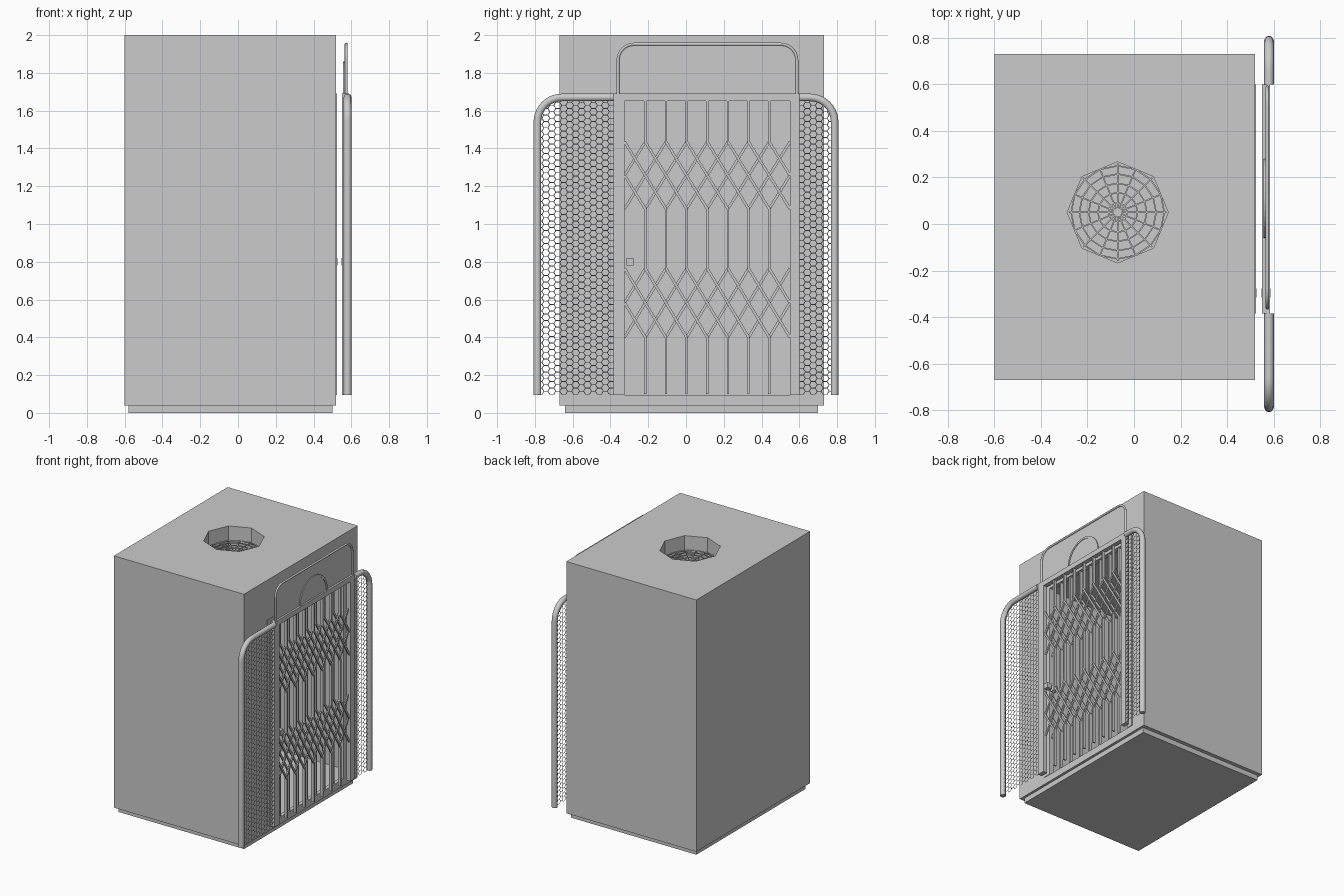
import bpy, bmesh
from math import sin, cos, pi, atan2, hypot
from mathutils import Matrix, Vector

if "Cube" in bpy.data.objects:
    bpy.data.objects.remove(bpy.data.objects["Cube"])


def finish(name, bm):
    me = bpy.data.meshes.new(name)
    bmesh.ops.recalc_face_normals(bm, faces=bm.faces)
    bm.to_mesh(me)
    bm.free()
    ob = bpy.data.objects.new(name, me)
    bpy.context.collection.objects.link(ob)
    return ob


def add_box(bm, x, y, z):
    c = Vector(((x[0] + x[1]) / 2, (y[0] + y[1]) / 2, (z[0] + z[1]) / 2))
    s = (x[1] - x[0], y[1] - y[0], z[1] - z[0], 1)
    bmesh.ops.create_cube(bm, size=1, matrix=Matrix.Translation(c) @ Matrix.Diagonal(s))


def box(name, x, y, z):
    bm = bmesh.new()
    add_box(bm, x, y, z)
    return finish(name, bm)


def bar_yz(bm, a, b, x, depth, width):
    """Flat bar between two (y, z) points."""
    dy, dz = b[0] - a[0], b[1] - a[1]
    m = (Matrix.Translation((x, (a[0] + b[0]) / 2, (a[1] + b[1]) / 2))
         @ Matrix.Rotation(atan2(dz, dy), 4, 'X')
         @ Matrix.Diagonal((depth, hypot(dy, dz), width, 1)))
    bmesh.ops.create_cube(bm, size=1, matrix=m)


def arc(cy, cz, r, a0, a1, n=10):
    return [(cy + r * cos(a0 + (a1 - a0) * i / n), cz + r * sin(a0 + (a1 - a0) * i / n))
            for i in range(n + 1)]


def tube(name, pts, x, r):
    cu = bpy.data.curves.new(name, 'CURVE')
    cu.dimensions = '3D'
    cu.bevel_depth, cu.bevel_resolution, cu.use_fill_caps = r, 3, True
    sp = cu.splines.new('POLY')
    sp.points.add(len(pts) - 1)
    for p, (y, z) in zip(sp.points, pts):
        p.co = (x, y, z, 1)
    ob = bpy.data.objects.new(name, cu)
    bpy.context.collection.objects.link(ob)
    return ob


def plate(name, pts, x0, x1):
    bm = bmesh.new()
    f = bm.faces.new([bm.verts.new((x0, y, z)) for y, z in pts])
    ext = bmesh.ops.extrude_face_region(bm, geom=[f])['geom']
    bmesh.ops.translate(bm, vec=(x1 - x0, 0, 0),
                        verts=[v for v in ext if isinstance(v, bmesh.types.BMVert)])
    return finish(name, bm)


# Hollow cabin with doorway and octagonal roof vent
box("base_plinth", (-.58, .50), (-.64, .70), (0, .04))
cabin = box("cabin", (-.60, .52), (-.67, .73), (.04, 2))
VX, VY = -.07, .05
bm = bmesh.new()
bmesh.ops.create_cone(bm, cap_ends=True, segments=8, radius1=.217, radius2=.217, depth=.5,
                      matrix=Matrix.Translation((VX, VY, 1.95)))
phase = max(v.co.x for v in bm.verts) - VX
if phase < .21:
    bmesh.ops.rotate(bm, verts=bm.verts, cent=(VX, VY, 0), matrix=Matrix.Rotation(pi / 8, 3, 'Z'))
cutters = [box("cut_inside", (-.57, .49), (-.64, .70), (.09, 1.87)),
           box("cut_door", (.40, .70), (-.385, .60), (.095, 1.69)),
           finish("cut_vent", bm)]
bpy.context.view_layer.objects.active = cabin
for c in cutters:
    mod = cabin.modifiers.new(c.name, 'BOOLEAN')
    mod.operation, mod.solver, mod.object = 'DIFFERENCE', 'EXACT', c
    bpy.ops.object.modifier_apply(modifier=mod.name)
    bpy.data.objects.remove(c)

# Spider-web vent grille: spokes and rings
bm = bmesh.new()
N = 16


def web_bar(p, q, w=.006):
    d = Vector(q) - Vector(p)
    c = (Vector(p) + Vector(q)) / 2
    bmesh.ops.create_cube(bm, size=1, matrix=Matrix.Translation((c.x, c.y, 1.89))
                          @ Matrix.Rotation(atan2(d.y, d.x), 4, 'Z')
                          @ Matrix.Diagonal((d.length, w, w, 1)))


def polar(r, i):
    return (VX + r * cos(2 * pi * i / N), VY + r * sin(2 * pi * i / N))


for i in range(N):
    web_bar((VX, VY), polar(.21 if i % 2 == 0 else .20, i))
    for r in (.04, .085, .125, .165, .2):
        web_bar(polar(r, i), polar(r, i + 1))
finish("vent_grille", bm)


# Folding scissor gates: posts, header, pickets, lattice and latch
Y0, Y1, STEPS = -.325, .55, 8


def gate(name, xa, xb):
    xm, depth = (xa + xb) / 2, xb - xa
    bm = bmesh.new()
    add_box(bm, (xa, xb), (-.385, Y0), (.095, 1.69))
    add_box(bm, (xa, xb), (Y1, .60), (.095, 1.69))
    add_box(bm, (xa, xb), (Y0, Y1), (1.65, 1.69))
    step = (Y1 - Y0) / STEPS
    ys = [Y0 + i * step for i in range(STEPS + 1)]
    bands = ((1.08, 1.435), (.40, .765))
    for y in ys[1:-1]:
        for z in ((.10, .41), (.755, 1.09), (1.425, 1.65)):
            add_box(bm, (xa + .006, xb - .006), (y - .006, y + .006), z)
    for lo, hi in bands:
        mid = (lo + hi) / 2
        for i in range(-1, STEPS):
            for s, xo in ((1, -.005), (-1, .005)):
                ends = [(i, hi if s < 0 else lo), (i + 1, mid), (i + 2, lo if s < 0 else hi)]
                ends = [(ys[k], z) for k, z in ends if 0 <= k <= STEPS]
                bar_yz(bm, ends[0], ends[-1], xm + xo, .01, .014)
    add_box(bm, (xa - .002, xb + .002), (-.315, -.277), (.78, .82))
    finish(name, bm)


gate("outer_gate", .55, .585)
gate("inner_gate", .49, .525)

# Tubular side frames with honeycomb wire infill
R, TOP, EDGE, XF = .13, 1.67, .787, .58


def side(name, s, inner):
    path = [(s * EDGE, .095)] + [(s * y, z) for y, z in arc(EDGE - R, TOP - R, R, 0, pi / 2)]
    tube(name + "_frame", path + [(s * inner, TOP)], XF, .021)
    bm = bmesh.new()
    a, h = .021, .034
    cols, rows = int((EDGE - inner) / (1.5 * a)) + 1, int((TOP - .1) / h)
    for c in range(cols):
        for r in range(rows):
            y, z = inner + .5 * a + c * 1.5 * a, .115 + (r + .5 * (c % 2)) * h
            ey, ez = y - (EDGE - R), z - (TOP - R)
            if y > EDGE or z > TOP or (ey > 0 and ez > 0 and hypot(ey, ez) > R):
                continue
            bm.faces.new([bm.verts.new((XF, s * (y + dy * a), z + dz * h / 2)) for dy, dz in
                          ((1, 0), (.5, 1), (-.5, 1), (-1, 0), (-.5, -1), (.5, -1))])
    bmesh.ops.remove_doubles(bm, verts=bm.verts, dist=.001)
    ob = finish(name + "_mesh", bm)
    mod = ob.modifiers.new("wire", 'WIREFRAME')
    mod.thickness, mod.use_boundary, mod.use_even_offset = .0045, True, False


side("left_screen", -1, .385)
side("right_screen", 1, .60)

# Rounded header panel with rod border and half-round dial
YA, YB, ZT, r = -.36, .587, 1.952, .085
outline = ([(YB, 1.69)] + arc(YB - r, ZT - r, r, 0, pi / 2)
           + arc(YA + r, ZT - r, r, pi / 2, pi) + [(YA, 1.69)])
plate("header_panel", outline, .566, .570)
tube("header_border", outline, .573, .008)
plate("dial_rim", arc(.11, 1.69, .17, 0, pi, 20) + arc(.11, 1.69, .155, pi, 0, 20), .556, .577)
plate("dial_face", arc(.11, 1.69, .156, 0, pi, 20), .560, .573)

# Smooth the round tubing
for ob in bpy.context.collection.objects:
    if ob.type == 'CURVE':
        for sp in ob.data.splines:
            sp.use_smooth = True
